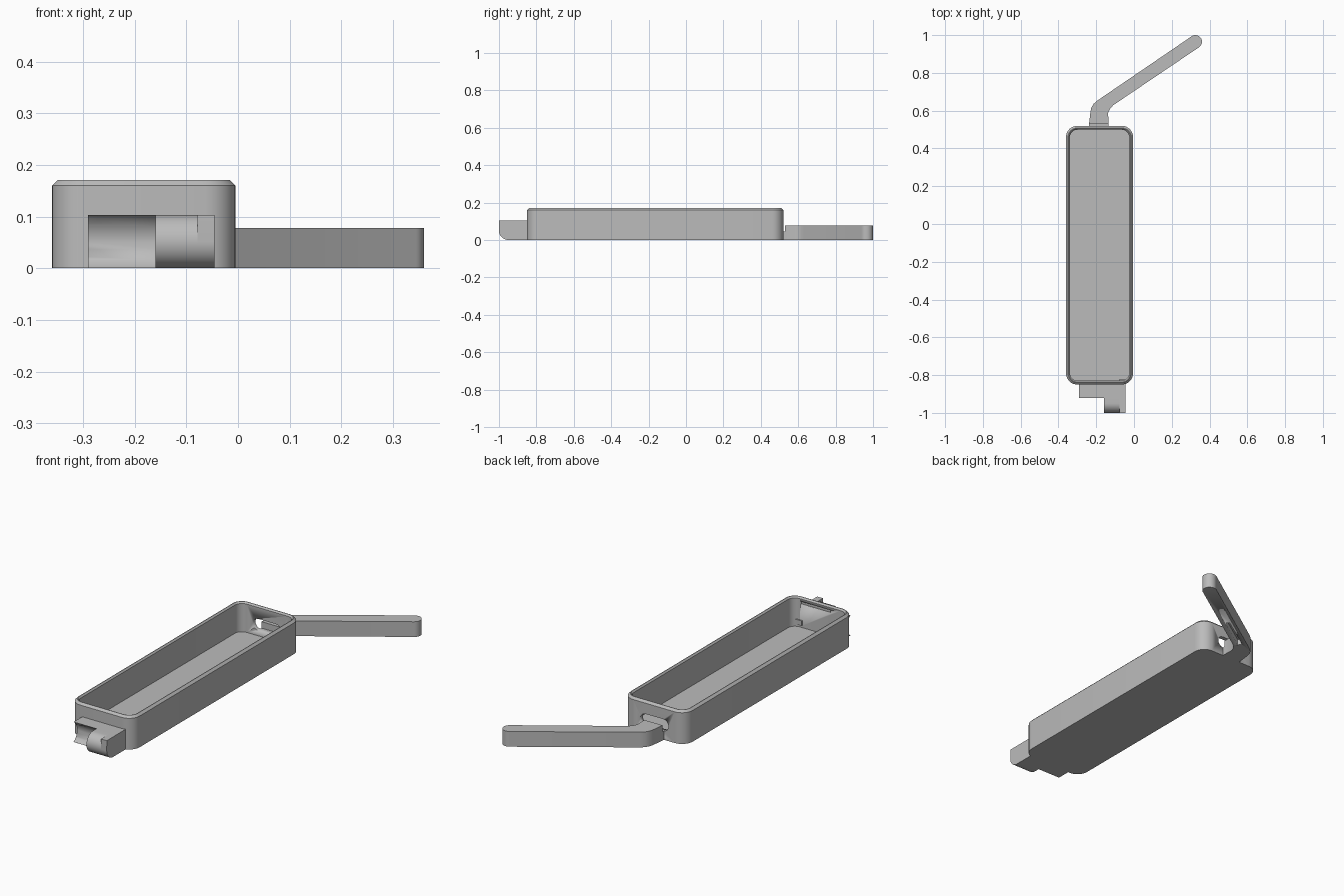
import bpy, bmesh, math
from mathutils import Matrix

if "Cube" in bpy.data.objects:
    bpy.data.objects.remove(bpy.data.objects["Cube"])

grey = bpy.data.materials.new("plain grey")
grey.diffuse_color = (0.5, 0.5, 0.5, 1)
grey.use_nodes = True
grey.node_tree.nodes["Principled BSDF"].inputs["Base Color"].default_value = grey.diffuse_color


def finish(name, bm):
    """Turn a bmesh into a grey object with smooth curves and sharp edges."""
    bmesh.ops.recalc_face_normals(bm, faces=bm.faces)
    me = bpy.data.meshes.new(name)
    bm.to_mesh(me)
    bm.free()
    ob = bpy.data.objects.new(name, me)
    me.materials.append(grey)
    bpy.context.collection.objects.link(ob)
    bpy.ops.object.select_all(action='DESELECT')
    ob.select_set(True)
    bpy.context.view_layer.objects.active = ob
    bpy.ops.object.shade_smooth_by_angle(angle=math.radians(30))
    return ob


def arc(cx, cy, r, a0, a1, n=8):
    return [(cx + r * math.cos(math.radians(a0 + (a1 - a0) * i / n)),
             cy + r * math.sin(math.radians(a0 + (a1 - a0) * i / n))) for i in range(n + 1)]


def prism(name, pts, lo, hi, axis='z'):
    """Extrude a profile along an axis: (x, y) for z, (y, z) for x, (x, z) for y."""
    place = {'z': lambda a, b, h: (a, b, h), 'x': lambda a, b, h: (h, a, b),
             'y': lambda a, b, h: (a, h, b)}[axis]
    bm = bmesh.new()
    low = [bm.verts.new(place(a, b, lo)) for a, b in pts]
    top = [bm.verts.new(place(a, b, hi)) for a, b in pts]
    n = len(pts)
    bm.faces.new(low)
    bm.faces.new(top)
    for i in range(n):
        bm.faces.new((low[i], low[(i + 1) % n], top[(i + 1) % n], top[i]))
    return finish(name, bm)


def box(name, x0, x1, y0, y1, z0, z1):
    return prism(name, [(x0, y0), (x1, y0), (x1, y1), (x0, y1)], z0, z1)


def cut(ob, cutter):
    mod = ob.modifiers.new("cut", 'BOOLEAN')
    mod.operation = 'DIFFERENCE'
    mod.solver = 'EXACT'
    mod.object = cutter
    bpy.context.view_layer.objects.active = ob
    # keep the cut ahead of the smoothing modifier
    bpy.ops.object.modifier_move_to_index(modifier=mod.name, index=0)
    bpy.ops.object.modifier_apply(modifier=mod.name)
    bpy.data.objects.remove(cutter)


def tray_ring(inset):
    """Rounded rectangle of the tray, moved inwards."""
    x0, x1, y0, y1, r = -0.36, -0.005, -0.85, 0.52, 0.06
    q = r - inset
    return (arc(x1 - r, y1 - r, q, 0, 90) + arc(x0 + r, y1 - r, q, 90, 180)
            + arc(x0 + r, y0 + r, q, 180, 270) + arc(x1 - r, y0 + r, q, 270, 360))


# Open tray: outer wall, chamfered rim, inner wall and floor
bm = bmesh.new()
rings = []
for inset, z in ((0, 0), (0, 0.16), (0.011, 0.171), (0.014, 0.171), (0.021, 0.163), (0.021, 0.018)):
    rings.append([bm.verts.new((x, y, z)) for x, y in tray_ring(inset)])
for a, b in zip(rings, rings[1:]):
    for i in range(len(a)):
        j = (i + 1) % len(a)
        bm.faces.new((a[i], a[j], b[j], b[i]))
bm.faces.new(rings[0])
bm.faces.new(rings[-1])
tray = finish("tray", bm)

# Rounded slot through the back wall, shallow groove inside the front wall
cut(tray, prism("slot", arc(-0.135, 0.075, 0.03, -90, 90) + arc(-0.235, 0.075, 0.03, 90, 270),
                0.45, 0.6, 'y'))
cut(tray, box("groove", -0.24, -0.07, -0.836, -0.80, 0.135, 0.15))
box("inner_peg", -0.08, -0.045, -0.835, -0.822, 0.03, 0.055)

# Hinge block with a concave socket
block = box("hinge_block", -0.29, -0.045, -0.92, -0.84, 0, 0.103)
cut(block, prism("socket", arc(-0.95, 0.0515, 0.0595, 0, 345, 47), -0.4, -0.16, 'x'))

# Round knuckle and the square-topped cheek next to it
prism("hinge_knuckle", [(-0.915, 0), (-0.915, 0.103)] + arc(-0.949, 0.0515, 0.0515, 90, 270, 20),
      -0.16, -0.078, 'x')
prism("hinge_cheek", [(-0.915, 0), (-0.915, 0.103), (-1.0, 0.103)]
      + arc(-0.949, 0.0515, 0.0515, 180, 270, 12), -0.078, -0.045, 'x')

# Bent arm with a round tip and a groove underneath
outline = ([(-0.238, 0.53), (-0.135, 0.53), (-0.137, 0.588), (-0.128, 0.608), (-0.11, 0.629)]
           + arc(0.325, 0.965, 0.035, -56, 124, 16)
           + [(-0.196, 0.652), (-0.214, 0.636), (-0.226, 0.615), (-0.231, 0.59)])
arm = prism("arm", outline, 0, 0.078)
d = (math.cos(math.radians(34)), math.sin(math.radians(34)))
a, w = (-0.13, 0.655), 0.011
cut(arm, prism("arm_groove", [(a[0] + d[0] * s - d[1] * t, a[1] + d[1] * s + d[0] * t)
                              for s, t in ((0, -w), (0.22, -w), (0.22, w), (0, w))], -0.05, 0.03))

# Low neck joining arm and tray
box("arm_neck", -0.238, -0.135, 0.51, 0.535, 0, 0.045)
